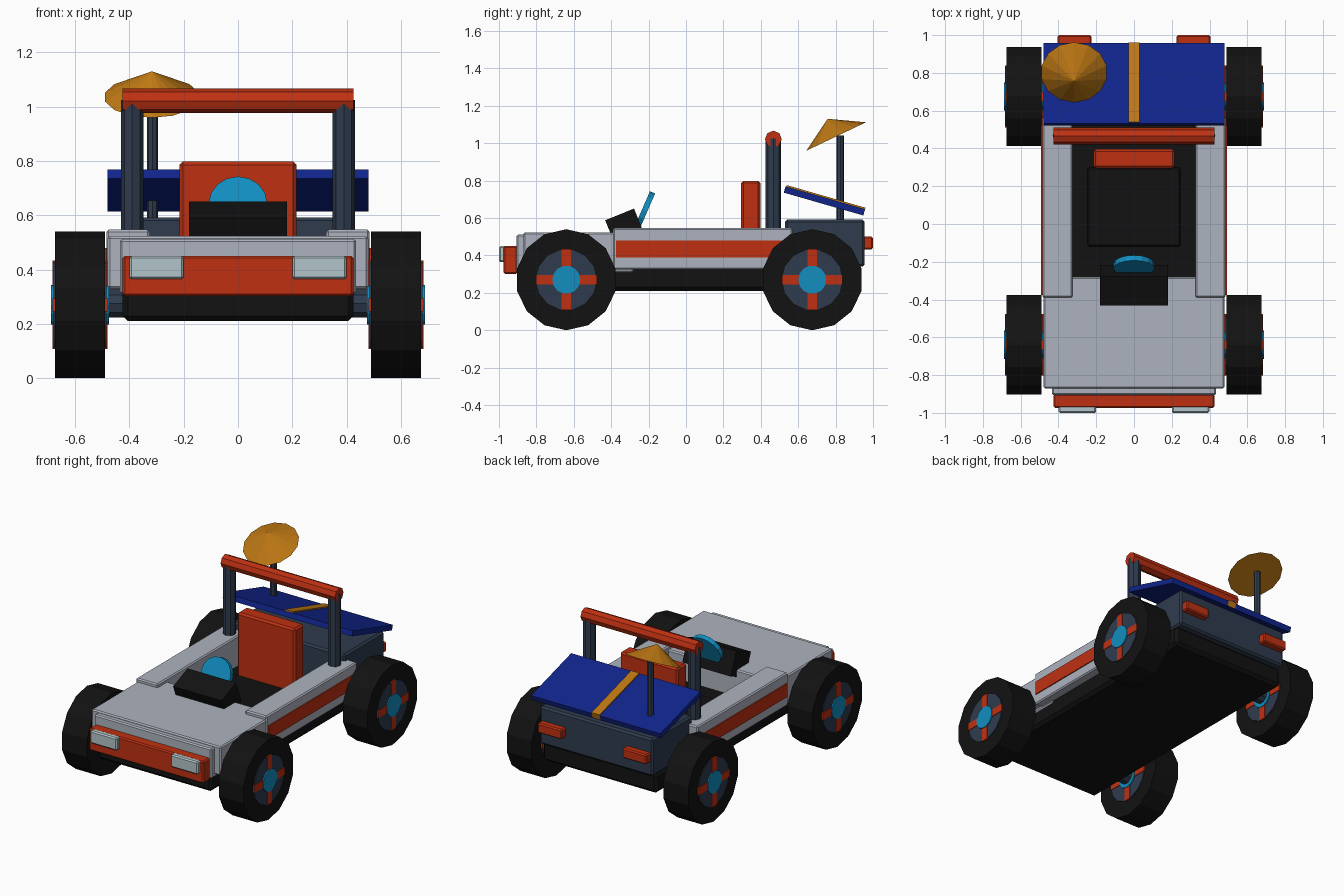
import bpy
from math import pi, radians
from mathutils import Euler

cube = bpy.data.objects.get("Cube")
if cube:
    bpy.data.objects.remove(cube, do_unlink=True)


def material(name, r, g, b):
    m = bpy.data.materials.new(name)
    m.use_nodes = True
    m.diffuse_color = (r, g, b, 1)
    bsdf = next(n for n in m.node_tree.nodes if n.type == 'BSDF_PRINCIPLED')
    bsdf.inputs["Base Color"].default_value = (r, g, b, 1)
    bsdf.inputs["Roughness"].default_value = 0.7
    return m


GREY = material("light grey", .42, .45, .52)
RED = material("orange red", .52, .03, .006)
SLATE = material("dark slate", .028, .044, .075)
BLACK = material("black", .006, .006, .006)
BLUE = material("panel blue", .005, .018, .26)
ORANGE = material("amber", .52, .19, .007)
CYAN = material("cyan", .006, .27, .53)
GLASS = material("pale glass", .45, .56, .59)


def finish(name, mat):
    ob = bpy.context.object
    ob.name = name
    ob.data.materials.append(mat)
    return ob


def box(name, mat, x, y, z, bevel=0.008, tilt=0):
    """Box from (min, max) ranges, optionally tilted about x."""
    spans = (x, y, z)
    bpy.ops.mesh.primitive_cube_add(size=1, location=[(a + b) / 2 for a, b in spans])
    ob = finish(name, mat)
    for v in ob.data.vertices:
        v.co = [c * (b - a) for c, (a, b) in zip(v.co, spans)]
    ob.rotation_euler.x = radians(tilt)
    if bevel:
        mod = ob.modifiers.new("edge", 'BEVEL')
        mod.width, mod.segments = bevel, 1
    return ob


def rod(name, mat, center, radius, length, sides, rot=(0, 0, 0)):
    bpy.ops.mesh.primitive_cylinder_add(vertices=sides, radius=radius, depth=length,
                                        location=center, rotation=rot)
    return finish(name, mat)


ACROSS = (0, pi / 2, 0)

# Chassis and bodywork
box("chassis", BLACK, (-.425, .425), (-.89, .92), (.21, .345), .02)
box("nose", GREY, (-.435, .435), (-.905, -.28), (.31, .512))
box("hood", GREY, (-.48, .48), (-.87, -.28), (.33, .523))
box("seat_cushion", BLACK, (-.245, .245), (-.12, .3), (.33, .38))
box("seat_back", RED, (-.215, .215), (.295, .397), (.34, .798), .012)
box("rear_box", SLATE, (-.42, .42), (.53, .955), (.34, .592), .012)
box("front_bumper", RED, (-.425, .425), (-.975, -.9), (.302, .45))

# Controls
box("dashboard", BLACK, (-.18, .18), (-.408, -.242), (.465, .625), 0, 22)
rod("steering_wheel", CYAN, (0, -.222, .638), .108, .03, 16, (radians(66.5), 0, 0))

# Parts repeated on both sides
for s, side in ((-1, "right"), (1, "left")):
    def pair(a, b):
        return tuple(sorted((s * a, s * b)))

    box(side + "_rail", GREY, pair(.325, .485), (-.39, .57), (.325, .547))
    box(side + "_stripe", RED, pair(.47, .492), (-.375, .56), (.39, .48), 0)
    box(side + "_headlight", GLASS, pair(.2, .4), (-1, -.96), (.365, .45))
    box(side + "_tail_light", RED, pair(.225, .405), (.94, 1), (.433, .5))
    rod(side + "_roll_post", SLATE, (s * .39, .467, .68), .041, .69, 8)

    # Wheels with hub and crossed spokes
    for end, y in (("front", -.64), ("rear", .675)):
        tag = side + "_" + end
        rod(tag + "_tire", BLACK, (s * .582, y, .27), .27, .184, 14, (pi / 2, 0, pi / 2))
        rod(tag + "_rim", SLATE, (s * .582, y, .27), .162, .196, 14, ACROSS)
        rod(tag + "_hub", CYAN, (s * .582, y, .27), .075, .212, 14, ACROSS)
        for n, (hy, hz) in enumerate(((.163, .025), (.025, .163))):
            box(f"{tag}_spoke_{n}", RED, pair(.48, .684), (y - hy, y + hy),
                (.27 - hz, .27 + hz), 0)

# Axles
for end, y in (("front", -.64), ("rear", .675)):
    rod(end + "_axle", SLATE, (0, y, .275), .055, 1.0, 10, ACROSS)

# Roll bar
rod("roll_bar", RED, (0, .467, 1.022), .045, .85, 8, ACROSS)

# Sloping panel with centre strip
box("panel", BLUE, (-.48, .48), (.519, .961), (.674, .709), 0, -16)
box("panel_strip", ORANGE, (-.03, .03), (.525, .963), (.677, .716), 0, -16)

# Dish on its mast
rod("dish_mast", SLATE, (-.315, .825, .81), .021, .46, 8)
tilt = Euler((radians(25.5), 0, 0))
bpy.ops.mesh.primitive_cone_add(vertices=14, radius1=.177, depth=.105,
                                location=(-.317, .78, 1.083), rotation=tilt)
finish("dish", ORANGE)
